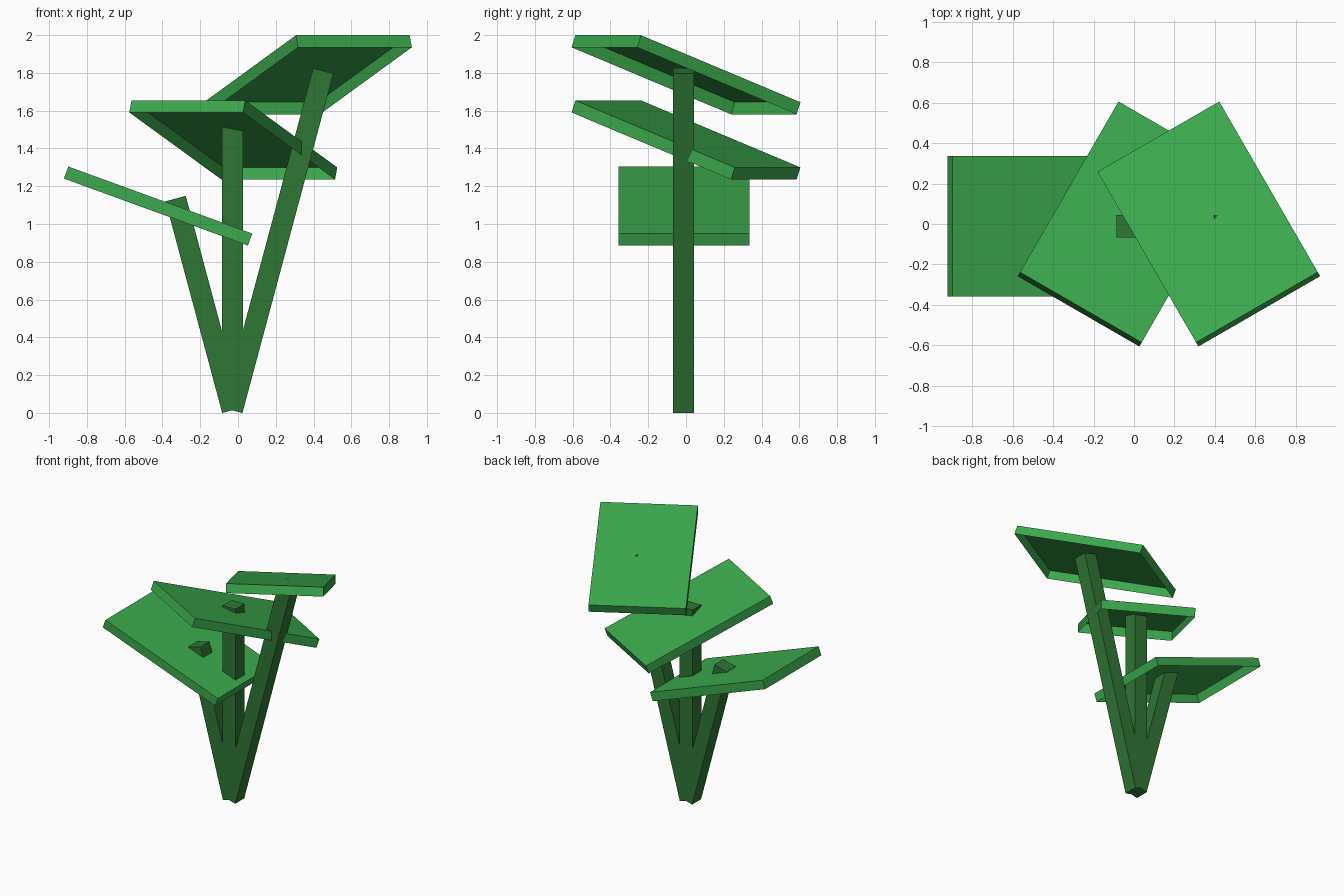
import bpy, bmesh
from math import radians
from mathutils import Euler, Matrix, Vector

if "Cube" in bpy.data.objects:
    bpy.data.objects.remove(bpy.data.objects["Cube"])


def material(name, rgb):
    m = bpy.data.materials.new(name)
    m.diffuse_color = (*rgb, 1)
    m.use_nodes = True
    m.node_tree.nodes["Principled BSDF"].inputs["Base Color"].default_value = m.diffuse_color
    return m


LEAF = material("leaf green", (0.044, 0.40, 0.075))
STEM = material("stem green", (0.028, 0.18, 0.034))


def box(name, size, offset, place, rotation, mat, open_bottom=False):
    """Box of a given size, shifted by offset, then rotated and placed."""
    bm = bmesh.new()
    bmesh.ops.create_cube(bm, size=1)
    bmesh.ops.transform(bm, verts=bm.verts,
                        matrix=Matrix.Translation(offset) @ Matrix.Diagonal((*size, 1)))
    if open_bottom:
        bm.normal_update()
        bottom = [f for f in bm.faces if f.normal.z < -0.9]
        bmesh.ops.delete(bm, geom=bottom, context='FACES')
    mesh = bpy.data.meshes.new(name)
    bm.to_mesh(mesh)
    bm.free()
    mesh.materials.append(mat)
    ob = bpy.data.objects.new(name, mesh)
    ob.location = place
    ob.rotation_euler = Euler([radians(a) for a in rotation])
    bpy.context.collection.objects.link(ob)
    return ob


# Three square stems fanning out from one foot, each 0.35 longer than the last
FOOT = Vector((-0.03, -0.012, 0.014))
for name, length, tilt in (("left_stem", 1.16, -15),
                           ("middle_stem", 1.51, 0),
                           ("right_stem", 1.86, 15)):
    box(name, (0.111, 0.111, length), (0, 0, length / 2), FOOT, (0, tilt, 0), STEM)

# Three drooping leaf slabs, open underneath, each turned 60 degrees further
for name, place, yaw in (("left_leaf", (-0.423, -0.011, 1.095), 0),
                         ("middle_leaf", (-0.025, 0, 1.445), 60),
                         ("right_leaf", (0.37, 0, 1.79), 120)):
    box(name, (1.037, 0.695, 0.068), (0, 0, 0), place, (0, 20, yaw), LEAF, open_bottom=True)
